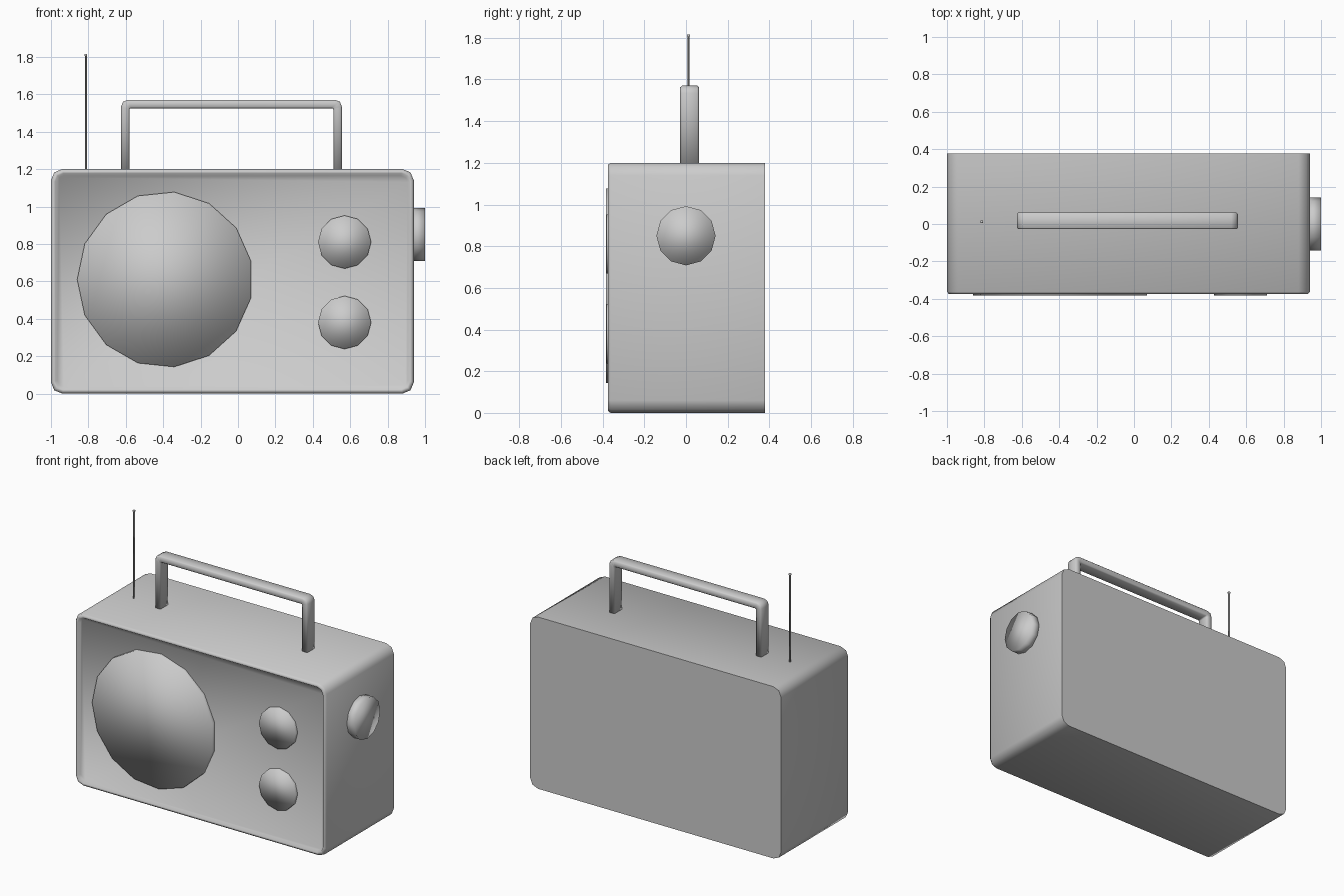
import bpy, math
from mathutils import Vector

if "Cube" in bpy.data.objects:
    bpy.data.objects.remove(bpy.data.objects["Cube"])


def loft(name, rings, flat_first=False):
    """Skin a list of equal-length point rings and cap both ends."""
    n = len(rings[0])
    verts = [p for ring in rings for p in ring]
    faces = [list(range(n))[::-1]]
    for k in range(len(rings) - 1):
        for i in range(n):
            j = (i + 1) % n
            faces.append([k * n + i, k * n + j, (k + 1) * n + j, (k + 1) * n + i])
    faces.append([(len(rings) - 1) * n + i for i in range(n)])
    me = bpy.data.meshes.new(name)
    me.from_pydata(verts, [], faces)
    for p in me.polygons:
        p.use_smooth = True
    me.polygons[0].use_smooth = not flat_first
    ob = bpy.data.objects.new(name, me)
    bpy.context.collection.objects.link(ob)
    return ob


def rounded_rect(inset, y):
    """Rounded outline of the case in the xz plane, counter-clockwise from the front."""
    x0, x1, z0, z1, r = -1 + inset, 0.94 - inset, inset, 1.2 - inset, 0.06 - 0.7 * inset
    pts = []
    for cx, cz, a in ((x1 - r, z0 + r, -90), (x1 - r, z1 - r, 0),
                      (x0 + r, z1 - r, 90), (x0 + r, z0 + r, 180)):
        for s in (0, 45, 90):
            t = math.radians(a + s)
            pts.append((cx + r * math.cos(t), y, cz + r * math.sin(t)))
    return pts


def disc(name, centre, radius, depth, sides, axis, start=0):
    """Short cylinder whose outer face is at centre, facing -y or +x."""
    rings = []
    for d in (-depth, 0):
        ring = []
        for i in range(sides):
            t = start + 2 * math.pi * i / sides
            u, w = radius * math.cos(t), radius * math.sin(t)
            off = (u, -d, w) if axis == 'y' else (d, u, w)
            ring.append(Vector(centre) + Vector(off))
        rings.append(ring)
    return loft(name, rings)


# case: flat back, softened front rim, shallow recessed front panel
loft("case", [rounded_rect(i, y) for i, y in (
    (0, 0.378), (0, -0.362), (0.01, -0.375), (0.022, -0.375), (0.034, -0.357))],
    flat_first=True)

# speaker and controls
disc("speaker", (-0.39, -0.383, 0.61), 0.47, 0.05, 15, 'y', math.pi)
for k, z in enumerate((0.81, 0.38)):
    disc(f"front_knob_{k + 1}", (0.57, -0.381, z), 0.142, 0.05, 12, 'y', math.pi / 2)
disc("side_knob", (1.0, 0, 0.85), 0.142, 0.08, 12, 'x', math.pi / 2)

# carrying handle: rectangular section swept along an arch with clipped corners
x0, x1, top, w, c = -0.625, 0.555, 1.57, 0.045, 0.035
stations = [  # outer point, inner point
    ((x0, 1.18), (x0 + w, 1.18)),
    ((x0, top - c), (x0 + w, top - w - 0.008)),
    ((x0 + 0.01, top - 0.01), (x0 + w + 0.002, top - w - 0.002)),
    ((x0 + c, top), (x0 + w + 0.008, top - w)),
]
mid = x0 + x1
stations += [tuple((mid - p[0], p[1]) for p in s) for s in reversed(stations)]
b = 0.008
rings = []
for (ox, oz), (ix, iz) in stations:
    o, i = Vector((ox, 0, oz)), Vector((ix, 0, iz))
    d = (i - o).normalized() * b
    ring = []
    for p, y in ((o + d, -0.028), (o, -0.02), (o, 0.054), (o + d, 0.062),
                 (i - d, 0.062), (i, 0.054), (i, -0.02), (i - d, -0.028)):
        ring.append(Vector((p.x, y, p.z)))
    rings.append(ring)
loft("handle", rings)

# thin aerial with a small tip
rings = []
for z, h in ((1.18, 0.005), (1.805, 0.005), (1.806, 0.007), (1.815, 0.007)):
    rings.append([(-0.813 + sx * h, 0.012 + sy * h, z)
                  for sx, sy in ((-1, -1), (1, -1), (1, 1), (-1, 1))])
loft("aerial", rings)

# make all face directions point outwards
import bmesh
for ob in bpy.context.collection.objects:
    bm = bmesh.new()
    bm.from_mesh(ob.data)
    bmesh.ops.recalc_face_normals(bm, faces=bm.faces)
    bm.to_mesh(ob.data)
    bm.free()
